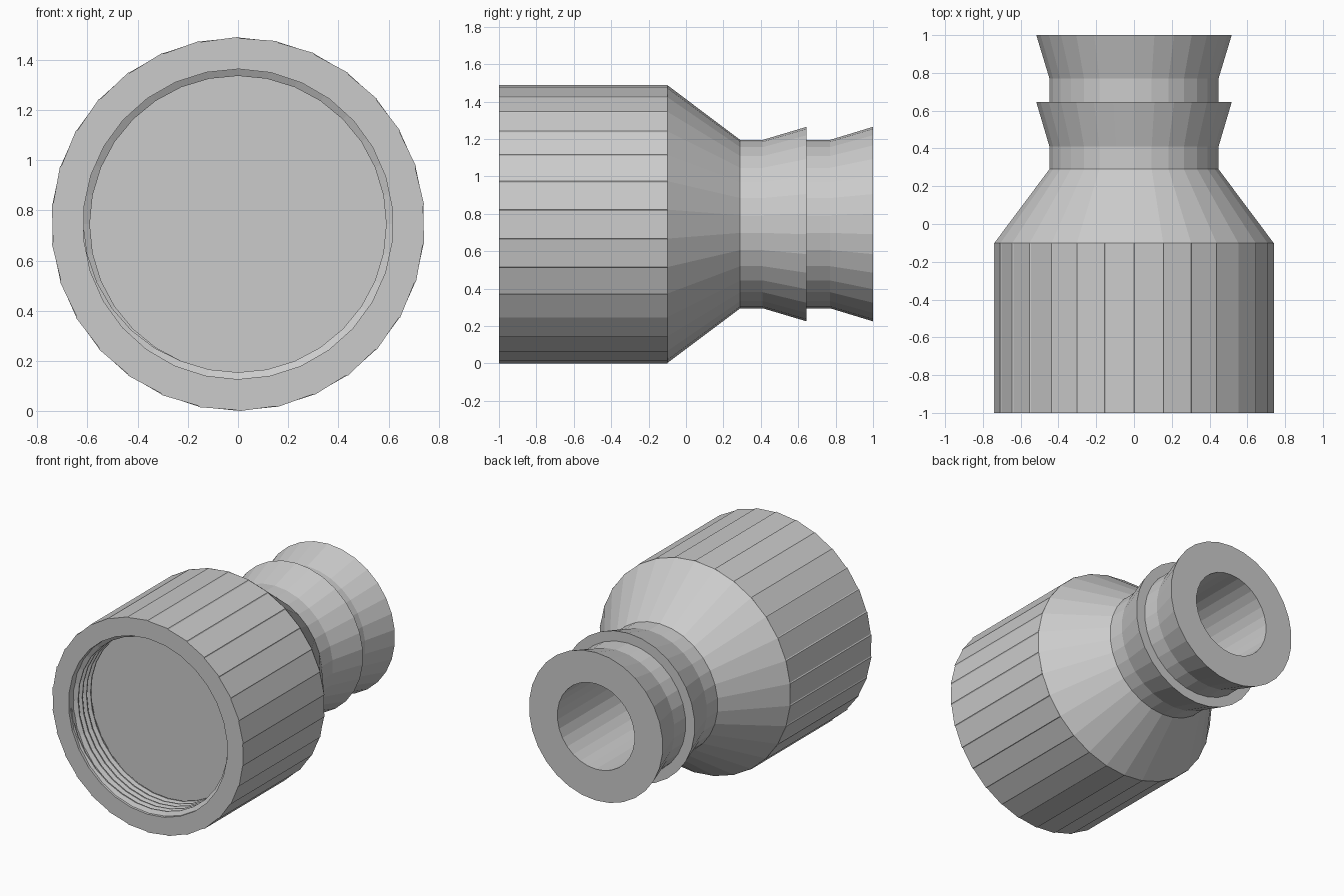
import bpy, bmesh, math

if "Cube" in bpy.data.objects:
    bpy.data.objects.remove(bpy.data.objects["Cube"])

CZ = 0.745          # height of the axis, which runs along y


def finish(name, bm):
    bmesh.ops.remove_doubles(bm, verts=bm.verts, dist=1e-5)
    bmesh.ops.recalc_face_normals(bm, faces=bm.faces)
    mesh = bpy.data.meshes.new(name)
    bm.to_mesh(mesh)
    bm.free()
    obj = bpy.data.objects.new(name, mesh)
    bpy.context.collection.objects.link(obj)
    return obj


def point(r, y, a):
    return (r * math.cos(a), y, CZ + r * math.sin(a))


def lathe(name, profile, angles):
    """Revolve (radius, y, step) points; step lowers every second vertex."""
    bm = bmesh.new()
    n = len(angles)
    rings = [[bm.verts.new(point(r - (s if i % 2 else 0), y, a))
              for i, a in enumerate(angles)] for r, y, s in profile]
    for lo, hi in zip(rings, rings[1:]):
        for i in range(n):
            j = (i + 1) % n
            bm.faces.new((lo[i], lo[j], hi[j], hi[i]))
    bm.faces.new(rings[0])
    bm.faces.new(rings[-1])
    return finish(name, bm)


# Threaded cap with fine saw-tooth grip steps and a shallow socket
SIDES = 30
step = 2 * math.pi / SIDES
grip_angles = []
for k in range(SIDES):
    grip_angles += [math.pi / 2 + k * step, math.pi / 2 + (k + 0.96) * step]
lathe("threaded_cap", [
    (0.617, -0.75, 0), (0.617, -1.0, 0),
    (0.745, -1.0, 0.005), (0.745, -0.10, 0.005)], grip_angles)

# Conical shoulder, two hose barbs and the blind bore
neck_angles = [math.pi / 2 + k * step for k in range(SIDES)]
lathe("barbed_neck", [
    (0.743, -0.10, 0), (0.45, 0.29, 0), (0.45, 0.41, 0), (0.52, 0.645, 0),
    (0.45, 0.645, 0), (0.45, 0.77, 0), (0.52, 1.0, 0),
    (0.30, 1.0, 0), (0.30, -0.08, 0)], neck_angles)

# Internal helical thread, fading out at both ends
bm = bmesh.new()
TURNS, PER, PITCH = 4.5, 32, 0.046
count = int(TURNS * PER)
prev = None
for i in range(count + 1):
    a = math.pi + 2 * math.pi * i / PER
    y = -0.975 + PITCH * i / PER
    fade = min(1, i / 6, (count - i) / 6)
    half = 0.004 + 0.016 * fade
    cur = [bm.verts.new(point(r, yy, a)) for r, yy in (
        (0.620, y - half), (0.616 - 0.026 * fade, y - 0.004),
        (0.616 - 0.026 * fade, y + 0.004), (0.620, y + half))]
    if prev:
        for k in range(4):
            m = (k + 1) % 4
            bm.faces.new((prev[k], prev[m], cur[m], cur[k]))
    else:
        bm.faces.new(cur)
    prev = cur
bm.faces.new(prev)
finish("inner_thread", bm)
